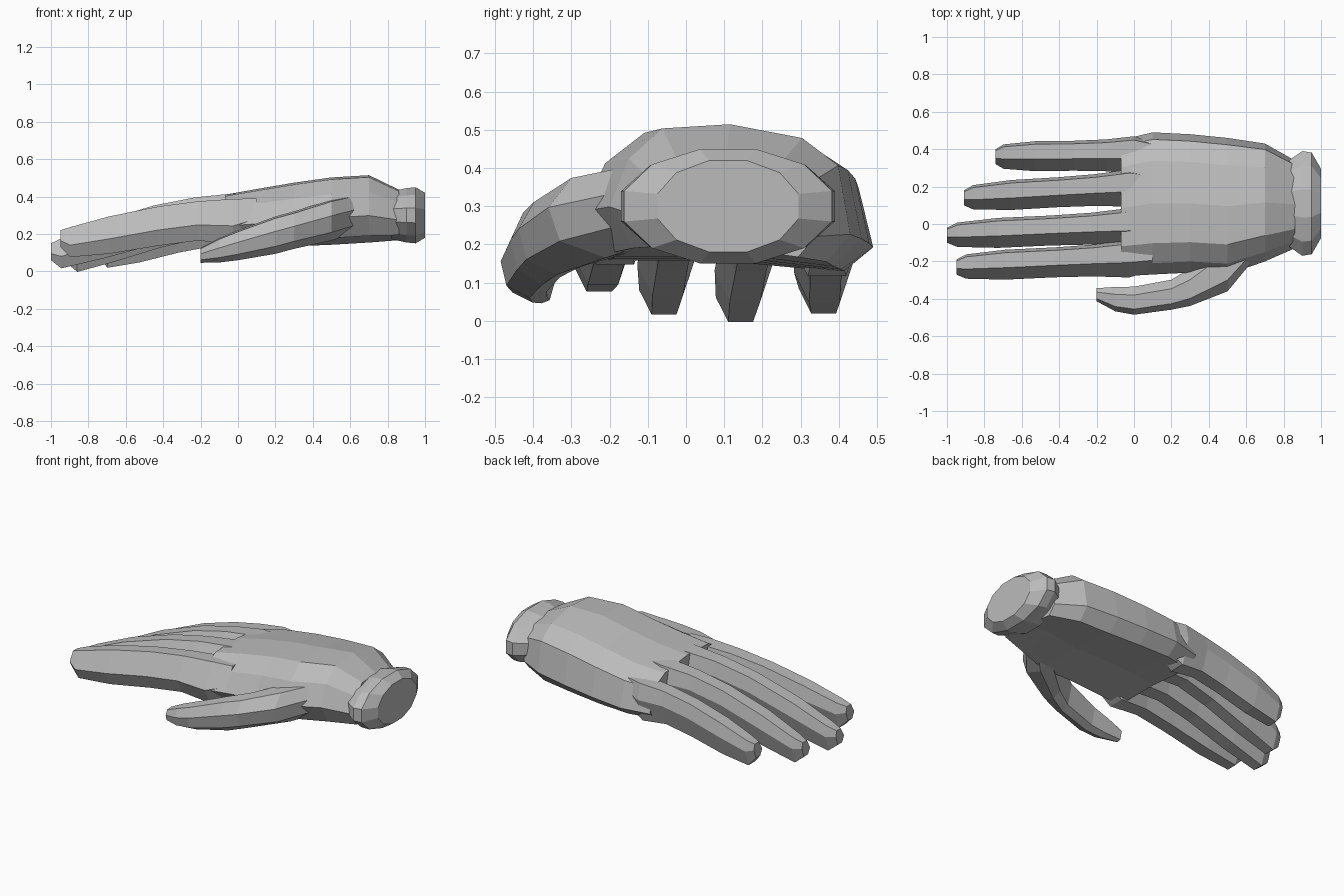
import bpy, bmesh, math

default_cube = bpy.data.objects.get("Cube")
if default_cube:
    bpy.data.objects.remove(default_cube)

shade = (0.5, 0.5, 0.5, 1)
grey = bpy.data.materials.new("grey")
grey.use_nodes = True
grey.diffuse_color = shade
grey.node_tree.nodes["Principled BSDF"].inputs["Base Color"].default_value = shade


def lerp(start, end, t):
    return start + (end - start) * t


def loft(name, profile, rings):
    """Skin a unit profile through rings of (x, centre_y, centre_z, width, height)."""
    bm = bmesh.new()
    loops = []
    for x, centre_y, centre_z, width, height in rings:
        loops.append([bm.verts.new((x, centre_y + (u - .5) * width, centre_z + (v - .5) * height))
                      for u, v in profile])
    for near, far in zip(loops, loops[1:]):
        for i in range(len(profile)):
            bm.faces.new((near[i - 1], near[i], far[i], far[i - 1]))
    bm.faces.new(loops[0])
    bm.faces.new(loops[-1])
    bmesh.ops.recalc_face_normals(bm, faces=bm.faces)
    mesh = bpy.data.meshes.new(name)
    bm.to_mesh(mesh)
    bm.free()
    mesh.materials.append(grey)
    bpy.context.collection.objects.link(bpy.data.objects.new(name, mesh))


def oval(sides):
    """Unit circle profile with a flat top and bottom."""
    angles = [math.tau * (i + .5) / sides for i in range(sides)]
    return [(.5 + math.cos(a) / 2, .5 + math.sin(a) / 2) for a in angles]


palm_profile = [(0, .4), (.08, .75), (.22, .97), (.5, 1), (.8, .9),
                (.95, .7), (1, .2), (.9, 0), (.5, .1), (.1, .1)]
finger_profile = [(0, .4), (.4, 1), (.9, 1), (1, .6), (.75, 0), (.25, 0)]
thumb_profile = [(0, .6), (.2, .95), (.7, 1), (1, .7), (.8, .1), (.5, 0), (.1, .2)]

# Palm: the underside lifts gently towards the wrist
palm_rings = []
for x, front, back, height in [(-.07, -.28, .45, .28), (.1, -.27, .49, .31), (.3, -.26, .48, .34),
                               (.5, -.27, .46, .36), (.7, -.2, .43, .36), (.86, -.13, .34, .27)]:
    underside = .13 + .05 * x * x
    palm_rings.append((x, (front + back) / 2, underside + height / 2, back - front, height))
loft("palm", palm_profile, palm_rings)

# Wrist cuff: one oval, flared around its middle and drawn in at the end cap
loft("wrist_cuff", oval(12), [(x, .11, .3, .58 * wide, .31 * tall)
                             for x, wide, tall in [(.82, .8, .85), (.9, 1, .97),
                                                   (.95, .97, 1), (1, .66, .8)]])

# Fingers: shared stages of (position along finger, width, thickness)
finger_stages = [(0, .08, .09), (.05, .13, .16), (.25, .16, .2), (.5, .16, .21),
                 (.7, .17, .21), (.88, .2, .24), (1, .14, .18)]


def finger(name, tip_x, tip_y, root_y, tip_top, root_top):
    """Straight in plan, with the back of the finger curving down to the tip."""
    rings = []
    for t, width, thickness in finger_stages:
        top = lerp(root_top, tip_top, (1 - t) ** 2)
        rings.append((lerp(tip_x, .1, t), lerp(tip_y, root_y, t), top - thickness / 2,
                      width, thickness))
    loft(name, finger_profile, rings)


finger("index_finger", -.95, tip_y=-.23, root_y=-.18, tip_top=.22, root_top=.39)
finger("middle_finger", -1, tip_y=-.06, root_y=-.01, tip_top=.15, root_top=.42)
finger("ring_finger", -.91, tip_y=.14, root_y=.2, tip_top=.13, root_top=.41)
finger("little_finger", -.74, tip_y=.36, root_y=.37, tip_top=.16, root_top=.36)

# Thumb: bends in towards the palm and rises to its root
thumb_stages = [(-.2, .07, .08), (-.1, .13, .13), (0, .15, .16), (.2, .16, .2),
                (.3, .2, .2), (.5, .3, .22), (.7, .2, .2)]
loft("thumb", thumb_profile, [(x, .8 * x * x - .41, .14 + .27 * x, width, height)
                              for x, width, height in thumb_stages])
